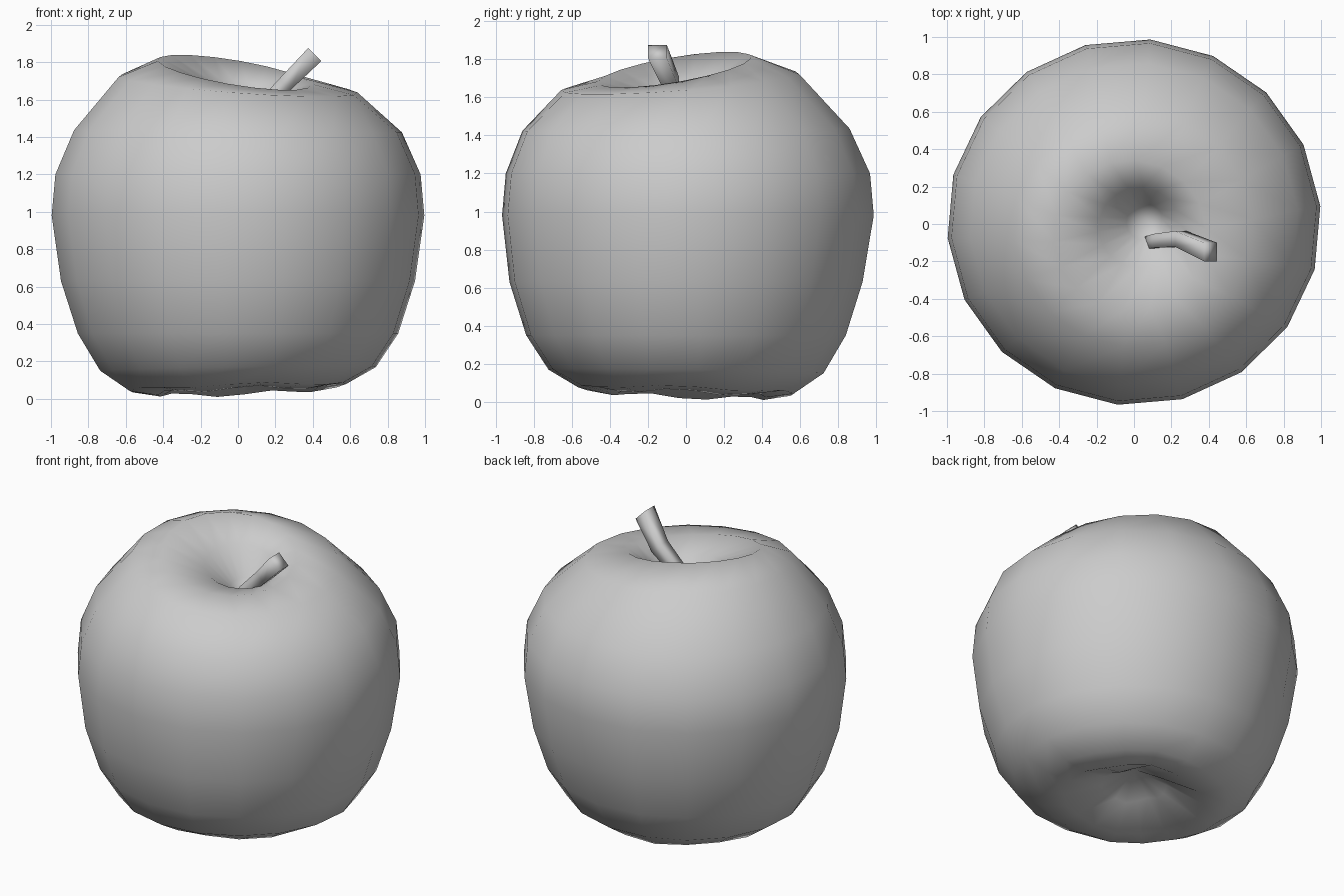
import bpy, bmesh, math
from mathutils import Vector

cube = bpy.data.objects.get("Cube")
if cube:
    bpy.data.objects.remove(cube, do_unlink=True)


def make_material(name, colour):
    mat = bpy.data.materials.new(name)
    mat.use_nodes = True
    mat.diffuse_color = colour
    mat.node_tree.nodes["Principled BSDF"].inputs["Base Color"].default_value = colour
    return mat


GREY = make_material("plain grey", (0.6, 0.6, 0.6, 1))


def finish(name, bm, angle):
    bmesh.ops.recalc_face_normals(bm, faces=bm.faces)
    mesh = bpy.data.meshes.new(name)
    bm.to_mesh(mesh)
    bm.free()
    mesh.materials.append(GREY)
    obj = bpy.data.objects.new(name, mesh)
    bpy.context.collection.objects.link(obj)
    bpy.ops.object.select_all(action='DESELECT')
    obj.select_set(True)
    bpy.context.view_layer.objects.active = obj
    bpy.ops.object.shade_smooth_by_angle(angle=math.radians(angle))
    return obj


def bridge(bm, rings):
    for a, b in zip(rings, rings[1:]):
        n = len(a)
        for i in range(n):
            j = (i + 1) % n
            bm.faces.new((a[i], a[j], b[j], b[i]))


def cap(bm, ring, tip):
    for i, v in enumerate(ring):
        bm.faces.new((v, ring[(i + 1) % len(ring)], tip))


# Fruit body: rings of (radius, height, tilt to the back right, lobe depth, x and y shift)
SIDES = 18
DEPTH = 0.98
PROFILE = [
    (0.20, 0.14, 0.00, 0.015, 0, 0), (0.43, 0.04, -0.05, 0.012, 0, 0),
    (0.58, 0.06, -0.04, 0.008, 0, 0), (0.74, 0.16, -0.02, 0, 0, 0),
    (0.86, 0.35, 0, 0, 0, 0), (0.95, 0.63, 0, 0, 0, 0),
    (1.00, 0.98, 0, 0, 0, 0.01), (0.98, 1.20, 0, 0, 0, 0.01),
    (0.88, 1.43, 0.01, 0, 0, 0), (0.64, 1.68, 0.10, 0, 0, -0.03),
    (0.41, 1.745, 0.23, 0, -0.02, -0.06), (0.22, 1.66, 0.23, 0, 0.03, -0.02),
    (0.10, 1.52, 0.15, 0, 0.06, 0.01),
]
bm = bmesh.new()
rings = []
for r, z, tilt, lobe, dx, dy in PROFILE:
    ring = []
    for i in range(SIDES):
        a = math.tau * (i + 0.25) / SIDES
        x, y = r * math.cos(a), r * math.sin(a)
        lift = tilt * (y - x) * math.sqrt(0.5) + lobe * math.cos(5 * a + 0.6)
        ring.append(bm.verts.new((x + dx, y * DEPTH + dy, z + lift)))
    rings.append(ring)
bridge(bm, rings)
cap(bm, rings[0], bm.verts.new((0, 0, 0.25)))
cap(bm, rings[-1], bm.verts.new((0.07, 0.02, 1.43)))
finish("fruit_body", bm, 180)

# Stem: a bent square tube, thicker at its free end
PATH = [Vector(p) for p in ((0.07, -0.11, 1.44), (0.13, -0.09, 1.56),
                            (0.25, -0.08, 1.68), (0.41, -0.15, 1.84))]
WIDTHS = (0.05, 0.052, 0.06, 0.07)
ACROSS = Vector((0, 1, 0))
bm = bmesh.new()
rings = []
for i, (p, w) in enumerate(zip(PATH, WIDTHS)):
    along = PATH[min(i + 1, len(PATH) - 1)] - PATH[max(i - 1, 0)]
    side = along.cross(ACROSS).normalized()
    corners = [math.tau * (k + 0.5) / 4 for k in range(4)]
    rings.append([bm.verts.new(p + w * (side * math.cos(t) + ACROSS * math.sin(t)))
                  for t in corners])
bridge(bm, rings)
bm.faces.new(rings[0])
bm.faces.new(rings[-1])
finish("stem", bm, 100)
